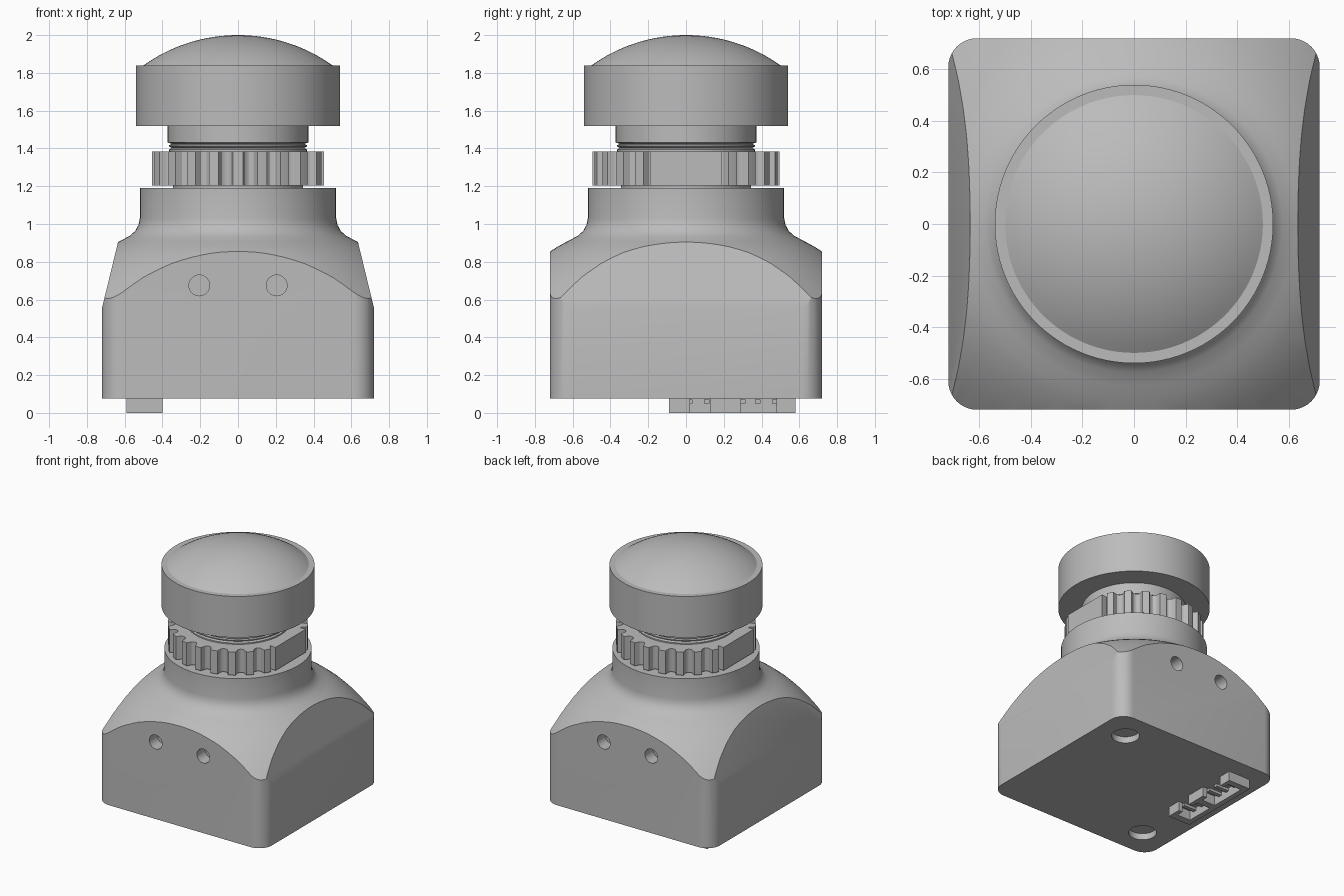
import bpy, bmesh
from math import sin, cos, pi, radians, sqrt
from mathutils import Vector, Matrix

if "Cube" in bpy.data.objects:
    bpy.data.objects.remove(bpy.data.objects["Cube"])

grey = bpy.data.materials.new("plain_grey")
grey.use_nodes = True
grey.diffuse_color = (0.5, 0.5, 0.5, 1)
grey.node_tree.nodes["Principled BSDF"].inputs["Base Color"].default_value = (0.5, 0.5, 0.5, 1)


def finish(name, bm):
    """Turn a bmesh into a named, coloured object."""
    bmesh.ops.recalc_face_normals(bm, faces=bm.faces)
    mesh = bpy.data.meshes.new(name)
    bm.to_mesh(mesh)
    bm.free()
    mesh.materials.append(grey)
    ob = bpy.data.objects.new(name, mesh)
    bpy.context.collection.objects.link(ob)
    return ob


def activate(ob):
    bpy.ops.object.select_all(action='DESELECT')
    ob.select_set(True)
    bpy.context.view_layer.objects.active = ob


def smooth(ob):
    activate(ob)
    bpy.ops.object.shade_smooth_by_angle(angle=radians(25))


def lathe(name, profile, steps=96):
    """Revolve (radius, height) points about z."""
    bm = bmesh.new()
    verts = [bm.verts.new((r, 0, z)) for r, z in profile]
    edges = [bm.edges.new(pair) for pair in zip(verts, verts[1:])]
    bmesh.ops.spin(bm, geom=verts + edges, cent=(0, 0, 0), axis=(0, 0, 1),
                   angle=2 * pi, steps=steps)
    bmesh.ops.remove_doubles(bm, verts=bm.verts, dist=0.0005)
    return finish(name, bm)


def prism(outline, z0, z1):
    """Extrude a plan outline upward."""
    bm = bmesh.new()
    base = bm.faces.new([bm.verts.new((x, y, z0)) for x, y in outline])
    top = bmesh.ops.extrude_face_region(bm, geom=[base])["geom"]
    bmesh.ops.translate(bm, vec=(0, 0, z1 - z0),
                        verts=[v for v in top if isinstance(v, bmesh.types.BMVert)])
    return bm


def boolean(ob, cutter, operation):
    mod = ob.modifiers.new("cut", 'BOOLEAN')
    mod.operation, mod.solver, mod.object = operation, 'EXACT', cutter
    activate(ob)
    bpy.ops.object.modifier_apply(modifier=mod.name)
    bpy.data.objects.remove(cutter)


def rod(radius, depth, centre, along_y=False):
    bm = bmesh.new()
    bmesh.ops.create_cone(bm, cap_ends=True, segments=32, radius1=radius,
                          radius2=radius, depth=depth)
    if along_y:
        bmesh.ops.rotate(bm, verts=bm.verts, matrix=Matrix.Rotation(pi / 2, 3, 'X'))
    bmesh.ops.translate(bm, verts=bm.verts, vec=centre)
    return finish("hole_cutter", bm)


def box(name, lo, hi):
    lo, hi = Vector(lo), Vector(hi)
    bm = bmesh.new()
    bmesh.ops.create_cube(bm, size=1)
    bmesh.ops.scale(bm, verts=bm.verts, vec=hi - lo)
    bmesh.ops.translate(bm, verts=bm.verts, vec=(lo + hi) / 2)
    return finish(name, bm)


# Housing: rounded square block with sloped sides
HALF, CORNER = 0.72, 0.11
outline = []
for quarter in range(4):
    mid = pi / 4 + quarter * pi / 2
    cx = (HALF - CORNER) * sqrt(2) * cos(mid)
    cy = (HALF - CORNER) * sqrt(2) * sin(mid)
    for i in range(11):
        a = quarter * pi / 2 + i * pi / 20
        outline.append((cx + CORNER * cos(a), cy + CORNER * sin(a)))
bm = prism(outline, 0.075, 1.4)
for side in (-1, 1):
    cut = bmesh.ops.bisect_plane(
        bm, geom=bm.verts[:] + bm.edges[:] + bm.faces[:], clear_outer=True,
        plane_co=(side * HALF, 0, 0.555), plane_no=(side * 0.35, 0, 0.085))
    rim = [e for e in cut["geom_cut"] if isinstance(e, bmesh.types.BMEdge)]
    bmesh.ops.holes_fill(bm, edges=rim)
housing = finish("housing", bm)

# Round shoulder and collar trim the block from above
shoulder = lathe("shoulder_cutter", [
    (0, 1.19), (0.52, 1.19), (0.52, 1.03), (0.527, 0.995), (0.545, 0.962),
    (0.575, 0.936), (0.63, 0.907), (0.68, 0.88), (0.73, 0.848), (0.80, 0.792),
    (0.88, 0.715), (0.97, 0.61), (1.06, 0.48), (1.06, -0.2), (0, -0.2)])
boolean(housing, shoulder, 'INTERSECT')

# Screw holes front and back, mounting holes underneath
for side in (-1, 1):
    for x in (-0.205, 0.205):
        boolean(housing, rod(0.055, 0.2, (x, side * HALF, 0.675), True), 'DIFFERENCE')
    boolean(housing, rod(0.1, 0.1, (side * 0.49, side * 0.49, 0.075)), 'DIFFERENCE')
smooth(housing)

# Lens barrel with thread grooves
smooth(lathe("lens_barrel", [
    (0, 1.15), (0.345, 1.15), (0.345, 1.375), (0.365, 1.385), (0.365, 1.395),
    (0.35, 1.402), (0.365, 1.41), (0.365, 1.418), (0.35, 1.424), (0.372, 1.432),
    (0.372, 1.55), (0, 1.55)]))

# Lens head and domed glass
smooth(lathe("lens_head", [(0, 1.52), (0.54, 1.52), (0.54, 1.84),
                           (0.49, 1.84), (0.49, 1.82), (0, 1.82)]))
DOME = 0.861
smooth(lathe("lens_dome", [(0, 1.825), (0.5, 1.825)] + [
    (DOME * sin(a), 2 - DOME + DOME * cos(a))
    for a in (radians(35.5) * (1 - i / 16) for i in range(17))]))

# Lock nut: scalloped ring with two flats
TEETH, OUTER, FLAT = 24, 0.495, 0.455
nut = []
for tooth in range(TEETH):
    for i in range(10):
        t = i / 10
        a = (tooth + t) * 2 * pi / TEETH
        dip = 0.05 * sqrt(max(0, 1 - ((t - 0.5) / 0.3) ** 2))
        on_flat = abs(cos(a)) * OUTER > FLAT
        r = OUTER if on_flat else OUTER - dip
        x = max(-FLAT, min(FLAT, r * cos(a)))
        nut.append((x, r * sin(a)))
smooth(finish("lock_nut", prism(nut, 1.205, 1.385)))

# Connector sockets underneath: back wall, dividers, lips and pins
X0, X1, TOP = -0.59, -0.40, 0.08
box("socket_back_wall", (X0, -0.09, 0), (X0 + 0.04, 0.58, TOP))
for y0, y1 in ((-0.09, -0.035), (0.185, 0.24), (0.53, 0.58)):
    box("socket_divider", (X0, y0, 0), (X1, y1, TOP))
for y0, y1 in ((-0.035, 0.02), (0.13, 0.185), (0.24, 0.29), (0.48, 0.53)):
    box("socket_lip", (X1 - 0.035, y0, 0), (X1, y1, TOP))
for y in (0.02, 0.11, 0.30, 0.38, 0.47):
    box("socket_pin", (X0 + 0.02, y - 0.015, 0.05), (X1 - 0.04, y + 0.015, 0.07))
